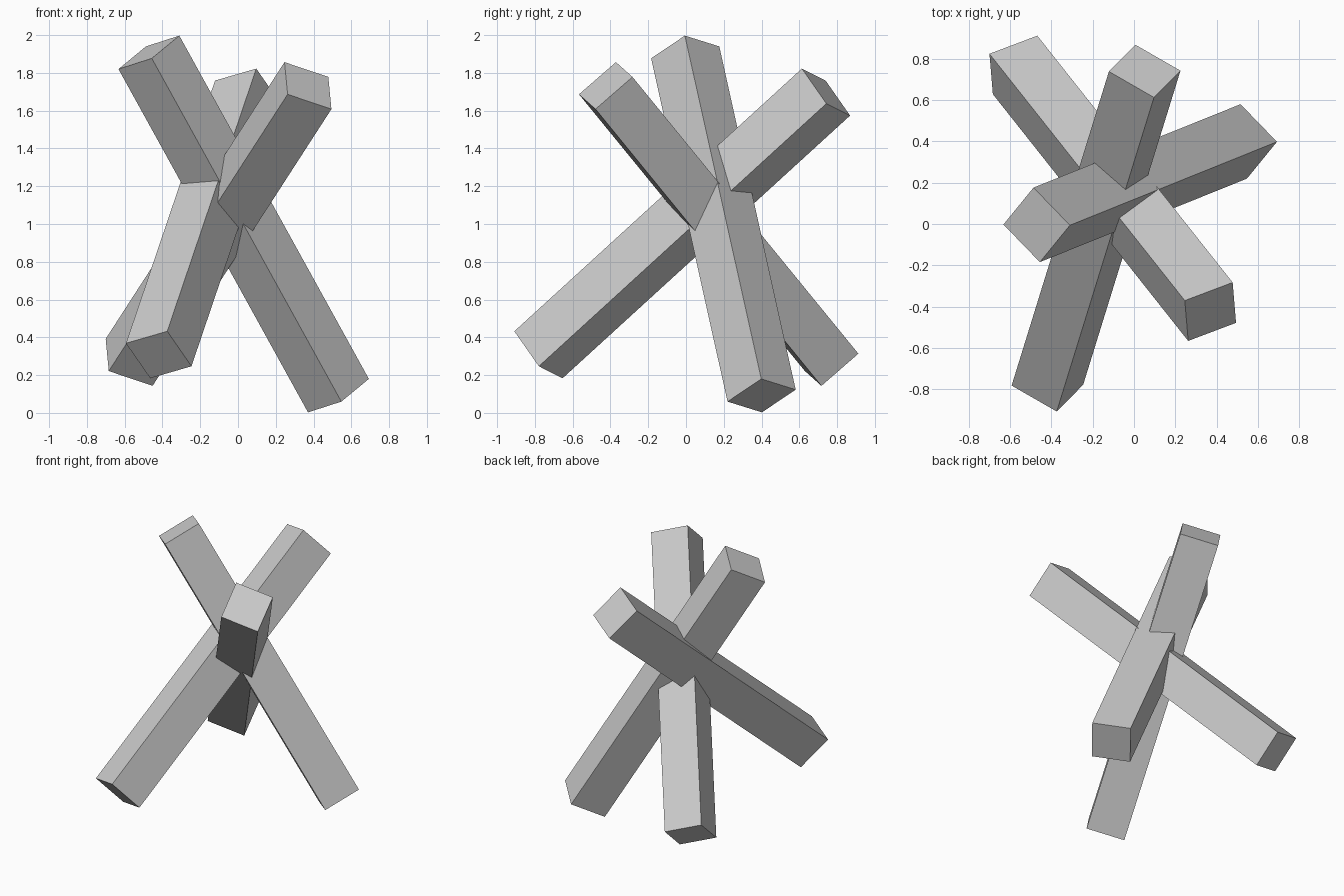
import bpy
from mathutils import Vector, Matrix

if "Cube" in bpy.data.objects:
    bpy.data.objects.remove(bpy.data.objects["Cube"])

LENGTH, WIDTH = 2.115, 0.26

def beam(name, centre, axis, side):
    """Square beam along axis, with one face normal near side."""
    z = Vector(axis).normalized()
    x = Vector(side)
    x = (x - z * x.dot(z)).normalized()
    y = z.cross(x)
    bpy.ops.mesh.primitive_cube_add(size=1)
    ob = bpy.context.object
    ob.name = name
    frame = Matrix((x, y, z)).transposed().to_4x4()
    ob.data.transform(Matrix.Translation(centre) @ frame
                      @ Matrix.Diagonal((WIDTH, WIDTH, LENGTH, 1)))
    return ob

# Three identical square beams crossing near the middle
beam("beam_leaning_left", (0.03, 0.198, 1.0), (1.005, 0.405, -1.82), (0.145, 0.178, 0.12))
beam("beam_leaning_forward", (-0.103, 0.173, 1.0), (0.95, -1.20, 1.47), (0.235, 0.085, -0.075))
beam("beam_leaning_back", (-0.184, -0.02, 1.003), (0.473, 1.527, 1.395), (0.22, -0.125, 0.065))
